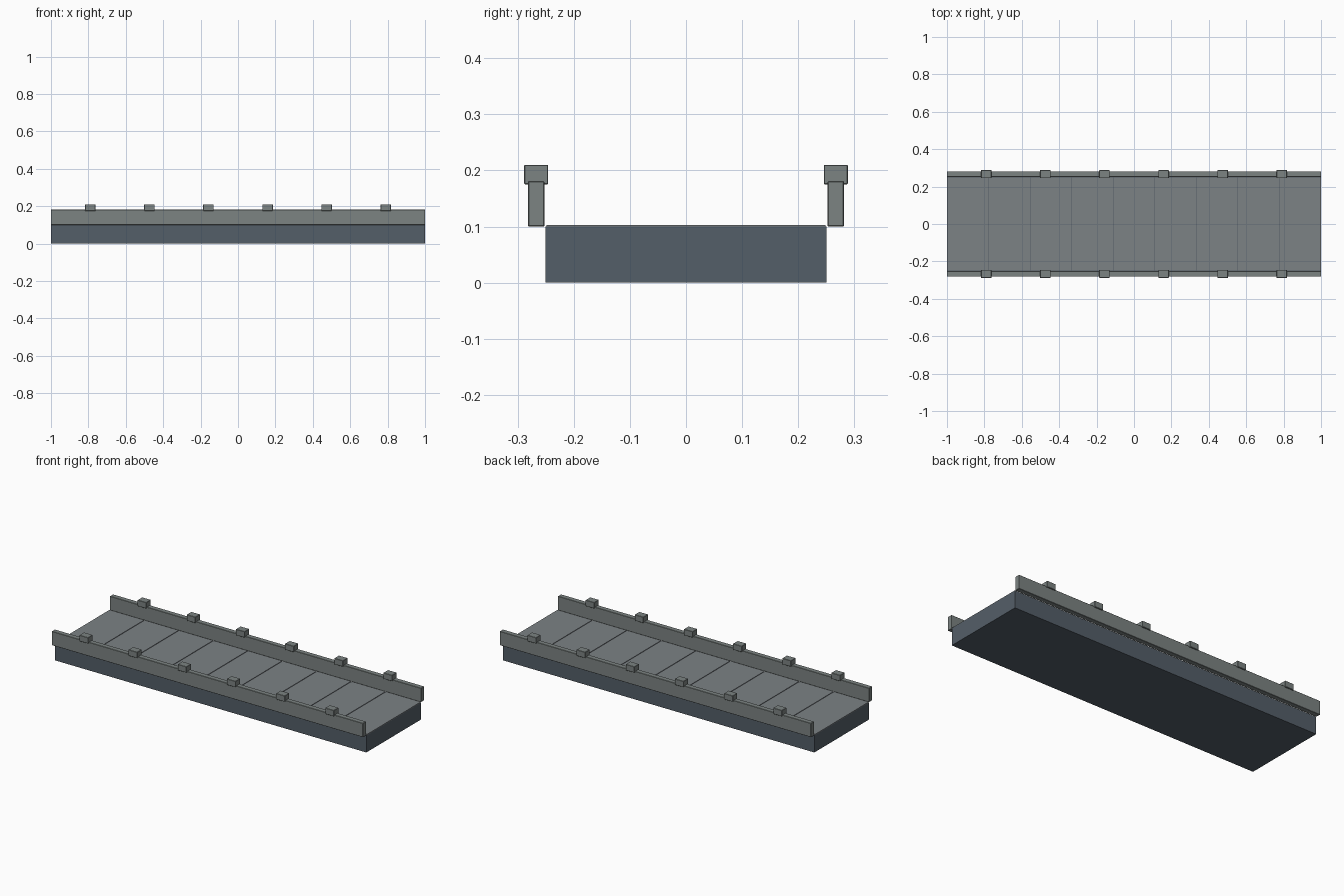
import bpy
import bmesh

if "Cube" in bpy.data.objects:
    bpy.data.objects.remove(bpy.data.objects["Cube"])


def linear(c):
    c /= 255
    return c / 12.92 if c <= 0.04045 else ((c + 0.055) / 1.055) ** 2.4


def material(name, rgb):
    m = bpy.data.materials.new(name)
    m.diffuse_color = (*[linear(c) for c in rgb], 1)
    m.use_nodes = True
    m.node_tree.nodes["Principled BSDF"].inputs["Base Color"].default_value = m.diffuse_color
    return m


concrete = material("dark blue grey", (84, 94, 104))
plank_grey = material("plank grey", (124, 130, 133))
rail_grey = material("rail grey", (124, 131, 130))


def box(name, lo, hi, mat, bevel=0.0):
    bm = bmesh.new()
    bmesh.ops.create_cube(bm, size=1)
    for v in bm.verts:
        v.co = [(a + b) / 2 + c * (b - a) for a, b, c in zip(lo, hi, v.co)]
    if bevel:
        bmesh.ops.bevel(bm, geom=bm.edges[:], offset=bevel, segments=1,
                        affect='EDGES')
    mesh = bpy.data.meshes.new(name)
    bm.to_mesh(mesh)
    bm.free()
    mesh.materials.append(mat)
    obj = bpy.data.objects.new(name, mesh)
    bpy.context.collection.objects.link(obj)
    return obj


# Solid slab under the walkway
box("base_slab", (-1, -0.25, 0), (1, 0.25, 0.1), concrete)

# Nine thin deck panels separated by narrow seams
count, pitch, gap = 9, 0.2217, 0.004
for i in range(count):
    x = (i - (count - 1) / 2) * pitch
    half = (pitch - gap) / 2
    left = -1 if i == 0 else x - half
    right = 1 if i == count - 1 else x + half
    box("deck_panel", (left, -0.249, 0.098), (right, 0.249, 0.103), plank_grey)

# Side rails with six cap blocks each
for side in (-1, 1):
    y = side * 0.267
    box("side_rail", (-1, y - 0.0145, 0.1), (1, y + 0.0145, 0.181), rail_grey, 0.0015)
    for i in range(6):
        x = -0.79 + i * 0.316
        box("rail_block", (x - 0.028, y - 0.0215, 0.175),
            (x + 0.028, y + 0.0215, 0.21), rail_grey, 0.0015)
